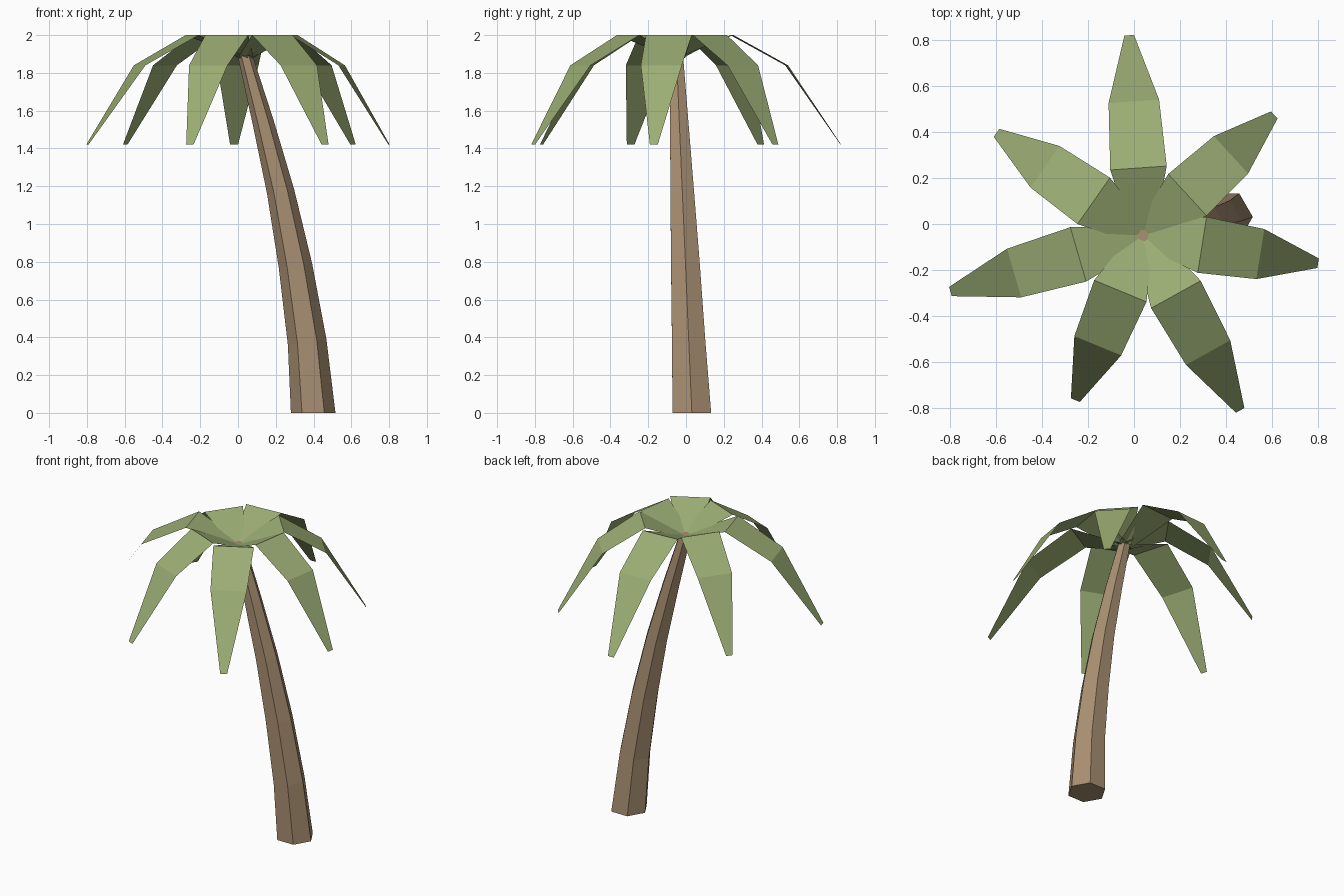
import bpy, bmesh, math
from mathutils import Vector

if "Cube" in bpy.data.objects:
    bpy.data.objects.remove(bpy.data.objects["Cube"])


def material(name, rgb):
    m = bpy.data.materials.new(name)
    m.diffuse_color = (*rgb, 1)
    m.use_nodes = True
    m.node_tree.nodes["Principled BSDF"].inputs["Base Color"].default_value = m.diffuse_color
    return m


def make_object(name, bm, mat):
    mesh = bpy.data.meshes.new(name)
    bm.to_mesh(mesh)
    bm.free()
    mesh.materials.append(mat)
    ob = bpy.data.objects.new(name, mesh)
    bpy.context.collection.objects.link(ob)
    return ob


bark = material("bark_brown", (0.40, 0.28, 0.17))
leaf = material("leaf_green", (0.33, 0.42, 0.175))

# Trunk: tapering, leaning six-sided tube (centre x, y, z, radius)
rings = [(0.398, 0.031, 0.0, 0.118), (0.366, 0.014, 0.375, 0.102),
         (0.304, -0.003, 0.78, 0.088), (0.226, -0.02, 1.17, 0.072),
         (0.133, -0.036, 1.54, 0.056), (0.038, -0.05, 1.89, 0.040)]
bm = bmesh.new()
loops = []
for i, (x, y, z, r) in enumerate(rings):
    lean = 0 if i in (0, len(rings) - 1) else 0.15     # rings tilt with the bend
    loop = []
    for k in range(6):
        a = math.radians(60 * k)
        dx = r * math.cos(a)
        loop.append(bm.verts.new((x + dx, y + r * math.sin(a), z + lean * dx)))
    loops.append(loop)
for lo, hi in zip(loops, loops[1:]):
    for k in range(6):
        n = (k + 1) % 6
        bm.faces.new((lo[k], lo[n], hi[n], hi[k]))
bm.faces.new(loops[0][::-1])
bm.faces.new(loops[-1])
make_object("trunk", bm, bark)

# Fronds: flat folded strips rising from the crown, then drooping
crown = Vector((0.04, -0.05, 0))
profile = [(0.0, 1.88, 0.046), (0.294, 2.0, 0.123),    # distance, height, half width
           (0.584, 1.84, 0.110), (0.872, 1.42, 0.021)]
fronds = [(94, 1.0), (42.6, 0.887), (-9, 0.882), (-61, 0.996),
          (-112.4, 0.887), (196.2, 1.0), (145, 0.892)]  # angle, length factor
for i, (angle, length) in enumerate(fronds):
    a = math.radians(angle)
    out = Vector((math.cos(a), math.sin(a), 0))
    side = Vector((-out.y, out.x, 0))
    bm = bmesh.new()
    rows = []
    for d, z, w in profile:
        p = crown + out * d * length + Vector((0, 0, z))
        rows.append((bm.verts.new(p - side * w), bm.verts.new(p + side * w)))
    for (r0, l0), (r1, l1) in zip(rows, rows[1:]):
        bm.faces.new((r0, r1, l1, l0))
    make_object(f"frond_{i + 1}", bm, leaf)
